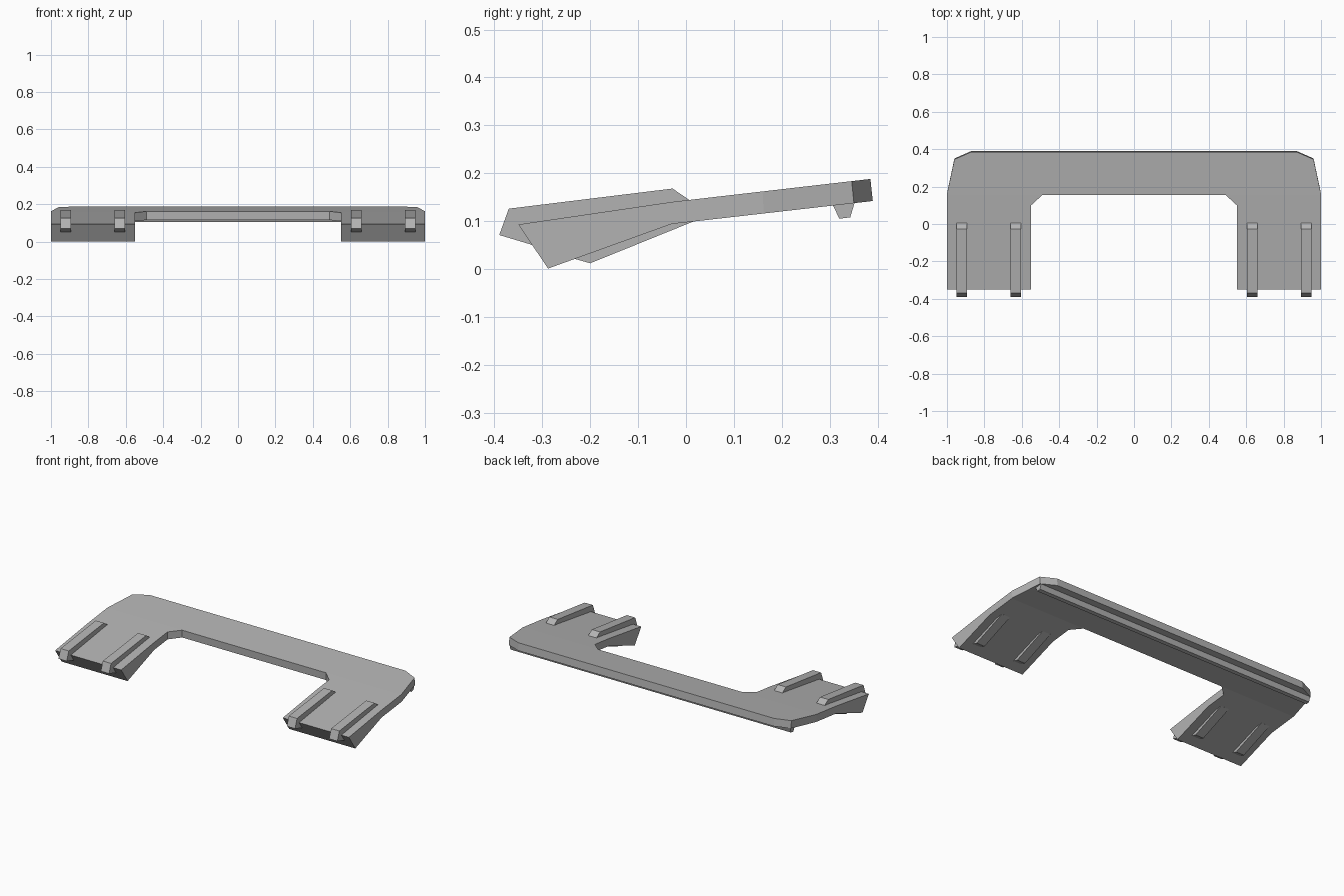
import bpy, bmesh

cube = bpy.data.objects.get("Cube")
if cube:
    bpy.data.objects.remove(cube, do_unlink=True)

GREY = (0.45, 0.45, 0.45, 1)
mat = bpy.data.materials.new("plain grey")
mat.use_nodes = True
mat.diffuse_color = GREY
mat.node_tree.nodes["Principled BSDF"].inputs["Base Color"].default_value = GREY


def finish(name, bm):
    bmesh.ops.recalc_face_normals(bm, faces=bm.faces)
    mesh = bpy.data.meshes.new(name)
    bm.to_mesh(mesh)
    bm.free()
    mesh.materials.append(mat)
    obj = bpy.data.objects.new(name, mesh)
    bpy.context.collection.objects.link(obj)
    return obj


def side_prism(name, profile, x0, x1):
    """Extrude a (y, z) side profile along x."""
    bm = bmesh.new()
    face = bm.faces.new([bm.verts.new((x0, y, z)) for y, z in profile])
    geom = bmesh.ops.extrude_face_region(bm, geom=[face])["geom"]
    bmesh.ops.translate(bm, vec=(x1 - x0, 0, 0),
                        verts=[g for g in geom if isinstance(g, bmesh.types.BMVert)])
    return finish(name, bm)


# Side section of the plate: top y, top z, bottom y, bottom z
BEND = -0.03
SECTION = [(-0.35, 0.093, -0.288, 0.001),
           (BEND, 0.14, BEND, 0.094),
           (0.385, 0.188, 0.39, 0.142)]


def section_at(y):
    a, b = SECTION[:2] if y < BEND else SECTION[1:]
    t = (y - a[0]) / (b[0] - a[0])
    return [p + (q - p) * t for p, q in zip(a, b)]


# U-shaped bent plate
half = [(0.49, 0.155), (0.55, 0.10), (0.55, -0.35), (1, -0.35),
        (1, 0.16), (0.96, 0.346), (0.87, 0.385)]
outline = half + [(-x, y) for x, y in reversed(half)]
bm = bmesh.new()
bm.faces.new([bm.verts.new((x, y, 0)) for x, y in outline])
# The crease splits each leg; the inner-corner cut keeps the pieces convex
for cut in (BEND, 0.155):
    bmesh.ops.bisect_plane(bm, geom=bm.verts[:] + bm.edges[:] + bm.faces[:],
                           plane_co=(0, cut, 0), plane_no=(0, 1, 0), dist=1e-5)
top = bm.verts[:]
geom = bmesh.ops.extrude_face_region(bm, geom=bm.faces[:], use_keep_orig=True)["geom"]
for v in [g for g in geom if isinstance(g, bmesh.types.BMVert)]:
    v.co.y, v.co.z = section_at(v.co.y)[2:]
for v in top:
    v.co.z = section_at(v.co.y)[1]
finish("bent_plate", bm)

# Lip under the rear edge
side_prism("rear_lip", [(0.305, 0.14), (0.307, 0.133), (0.32, 0.105), (0.343, 0.108),
                        (0.352, 0.138), (0.352, 0.145)], -0.955, 0.955)

# Clip rails passing through both legs
rail = [(-0.39, 0.071), (-0.37, 0.126), (-0.028, 0.168), (0.007, 0.144),
        (0.015, 0.099), (-0.20, 0.012), (-0.235, 0.022), (-0.32, 0.05)]
for side, sign in (("left", 1), ("right", -1)):
    for place, x in (("inner", 0.633), ("outer", 0.921)):
        side_prism(f"{side}_{place}_rail", rail, sign * x - 0.028, sign * x + 0.028)
